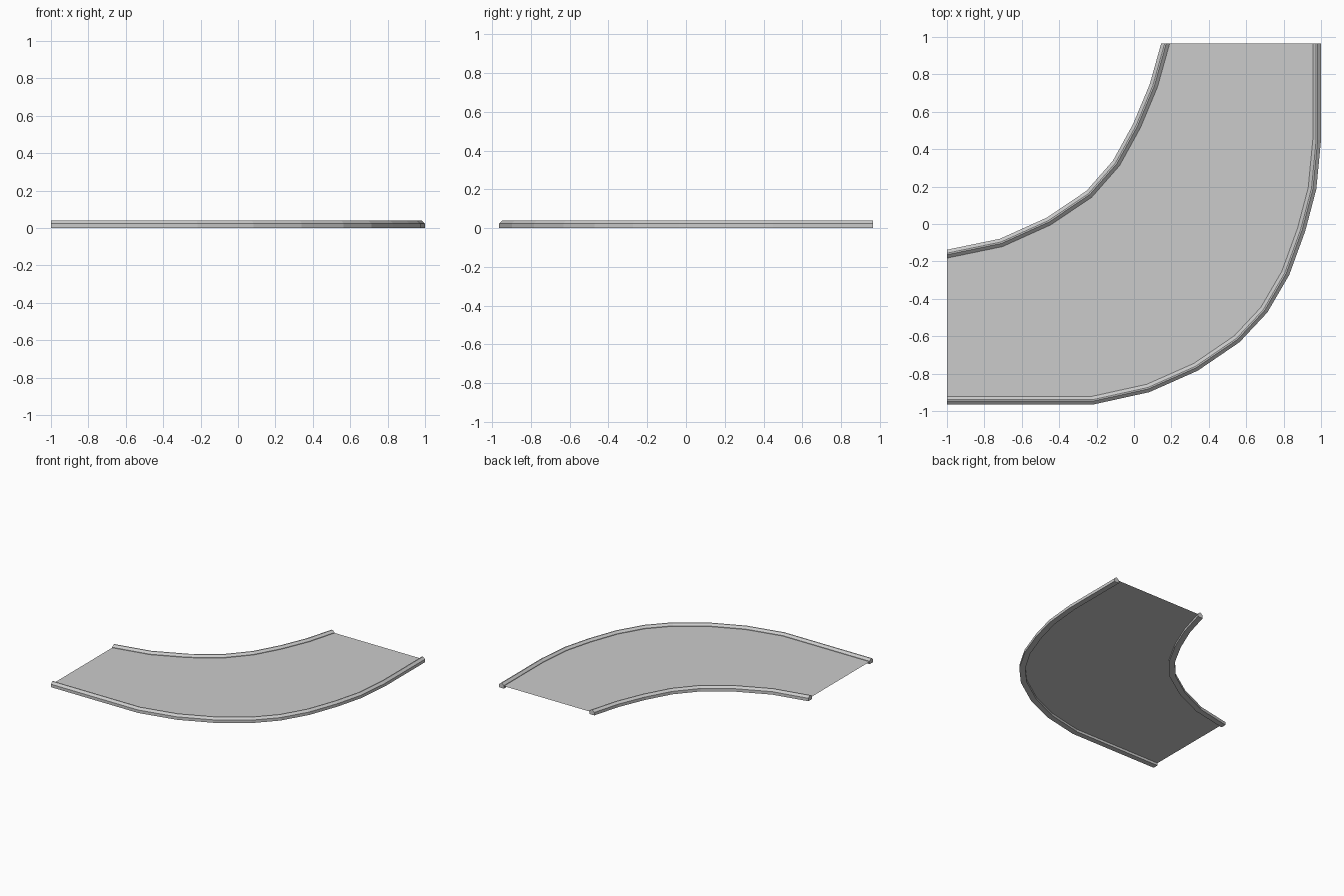
import bpy
import bmesh
from mathutils import Vector

if "Cube" in bpy.data.objects:
    bpy.data.objects.remove(bpy.data.objects["Cube"])

# Centre lines of the two kerbs, seen from above
OUTER = [(-1, -.943), (-.22, -.943), (.075, -.878), (.33, -.765), (.55, -.615),
         (.695, -.46), (.81, -.263), (.895, -.03), (.953, .19), (.978, .45), (.978, .965)]
INNER = [(-1, -.16), (-.71, -.1), (-.455, .015), (-.24, .16), (-.095, .325),
         (.015, .525), (.105, .74), (.168, .965)]
# Kerb cross-section: sideways offset, height
PROFILE = [(-.022, 0), (.022, 0), (.022, .024), (.004, .04), (-.004, .04), (-.022, .024)]
ROAD_Z = .02


def finish(name, bm):
    bmesh.ops.recalc_face_normals(bm, faces=bm.faces)
    mesh = bpy.data.meshes.new(name)
    bm.to_mesh(mesh)
    bm.free()
    obj = bpy.data.objects.new(name, mesh)
    bpy.context.collection.objects.link(obj)
    return obj


def kerb(name, path):
    """Sweep the profile along a path with mitred joints and axis-aligned ends."""
    pts = [Vector(p) for p in path]
    normals = []
    for a, b in zip(pts, pts[1:]):
        d = (b - a).normalized()
        normals.append(Vector((-d.y, d.x)))
    bm = bmesh.new()
    rings = []
    for i, p in enumerate(pts):
        n = normals[min(i, len(normals) - 1)]
        if i == 0:
            m = Vector((0, 1))
        elif i == len(pts) - 1:
            m = Vector((-1, 0))
        else:
            m = (normals[i - 1] + n).normalized()
        m = m / m.dot(n)
        rings.append([bm.verts.new((*(p + m * u), z)) for u, z in PROFILE])
    count = len(PROFILE)
    for r, s in zip(rings, rings[1:]):
        for j in range(count):
            k = (j + 1) % count
            bm.faces.new((r[j], r[k], s[k], s[j]))
    bm.faces.new(rings[0])
    bm.faces.new(rings[-1])
    return finish(name, bm)


kerb("outer_kerb", OUTER)
kerb("inner_kerb", INNER)

# Thin road surface spanning between the kerbs
bm = bmesh.new()
face = bm.faces.new([bm.verts.new((x, y, ROAD_Z)) for x, y in OUTER + INNER[::-1]])
bmesh.ops.triangulate(bm, faces=[face])
finish("road_surface", bm)
